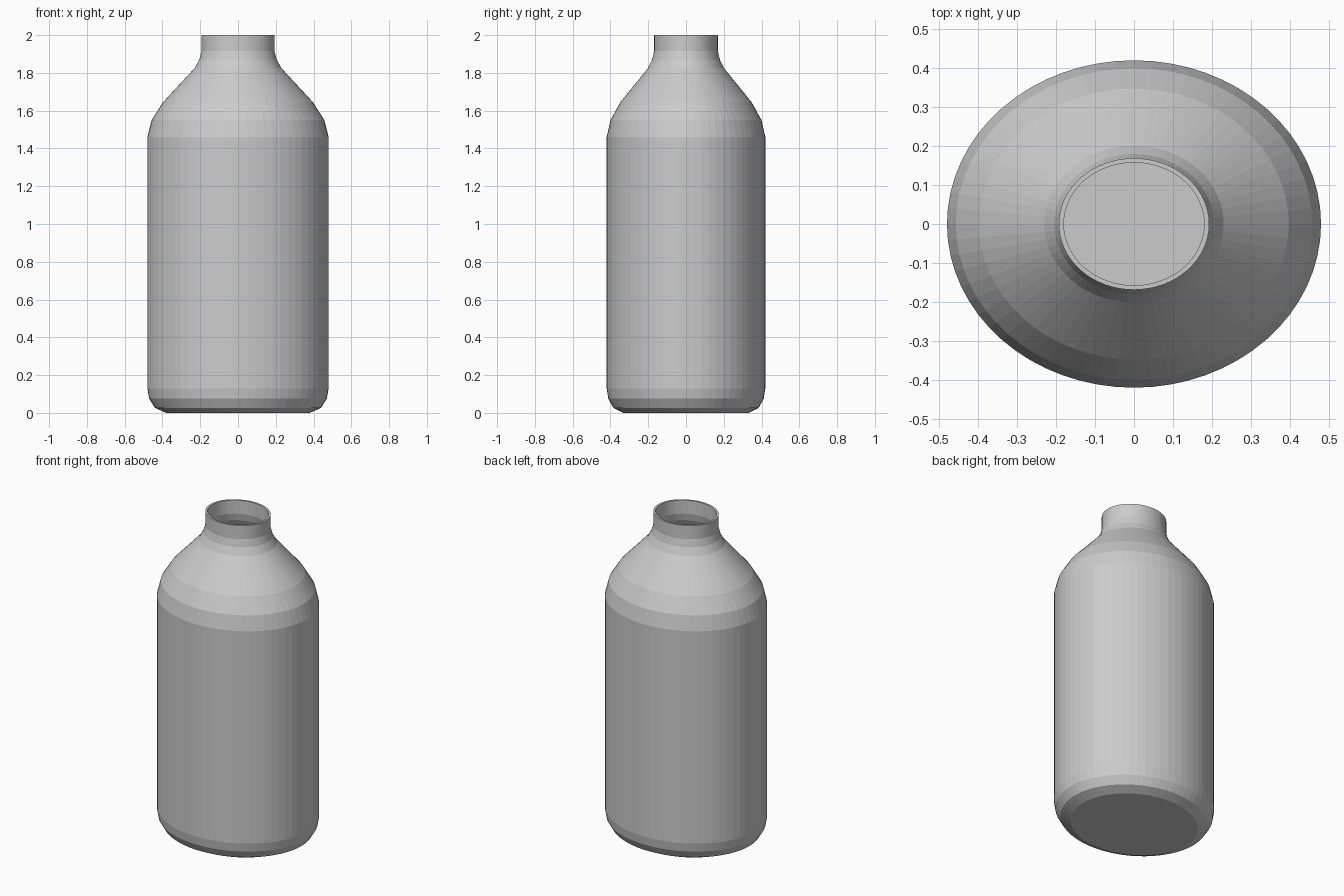
import bpy, bmesh, math

if "Cube" in bpy.data.objects:
    bpy.data.objects.remove(bpy.data.objects["Cube"])

SEGMENTS = 64
DEPTH = 0.875      # y radius relative to x radius
WALL = 0.013

# Outer profile (x radius, z) from base to lip
outer = [(0.38, 0.0), (0.44, 0.027), (0.47, 0.075), (0.48, 0.13),
         (0.48, 1.46), (0.457, 1.55), (0.397, 1.645), (0.23, 1.825),
         (0.205, 1.87), (0.193, 1.915), (0.193, 2.0)]

# Inner wall follows the outer one, from lip down to the floor
inner = [(r - WALL, z) for r, z in reversed(outer)]
inner[-1] = (0.375, WALL)
inner[-2] = (0.43, 0.037)


def loft(name, profile):
    """Join elliptical rings along a profile and cap both ends."""
    bm = bmesh.new()
    rings = []
    for r, z in profile:
        rings.append([bm.verts.new((r * math.cos(a), r * DEPTH * math.sin(a), z))
                      for a in (2 * math.pi * i / SEGMENTS for i in range(SEGMENTS))])
    for low, high in zip(rings, rings[1:]):
        for i in range(SEGMENTS):
            j = (i + 1) % SEGMENTS
            bm.faces.new((low[i], low[j], high[j], high[i]))
    bm.faces.new(rings[0])
    bm.faces.new(rings[-1])
    bmesh.ops.recalc_face_normals(bm, faces=bm.faces)
    mesh = bpy.data.meshes.new(name)
    bm.to_mesh(mesh)
    bm.free()
    obj = bpy.data.objects.new(name, mesh)
    bpy.context.collection.objects.link(obj)
    return obj


# Hollow oval bottle with flat facets
loft("bottle", outer + inner)
